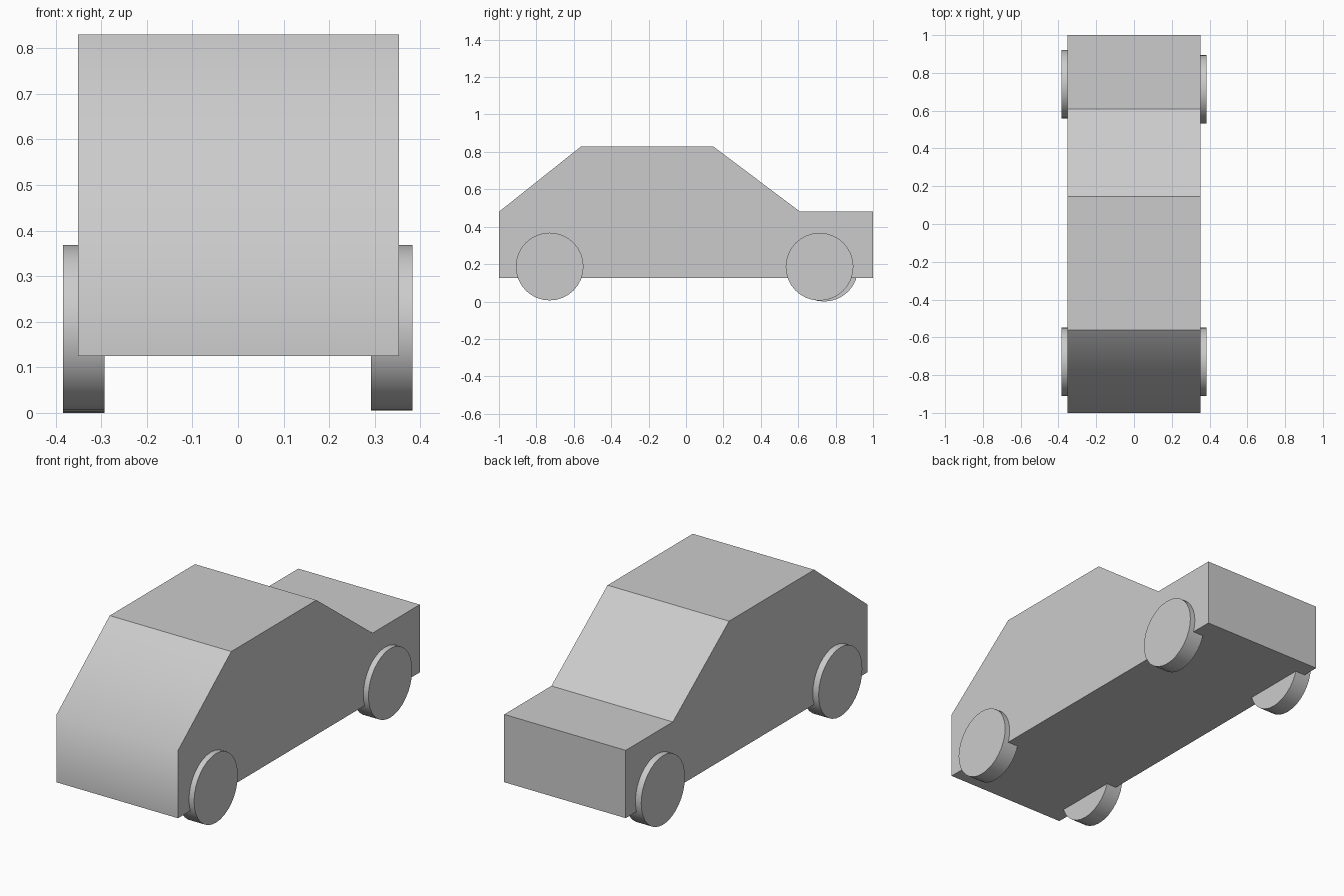
import bpy, bmesh, math

if "Cube" in bpy.data.objects:
    bpy.data.objects.remove(bpy.data.objects["Cube"])

# Car body: side profile (y, z) extruded across x
PROFILE = [(-1, 0.125), (-1, 0.48), (-0.56, 0.83), (0.145, 0.83),
           (0.61, 0.48), (1, 0.48), (1, 0.125)]
X_LEFT, X_RIGHT = -0.351, 0.353

bm = bmesh.new()
side = bm.faces.new([bm.verts.new((X_LEFT, y, z)) for y, z in PROFILE])
extruded = bmesh.ops.extrude_face_region(bm, geom=[side])["geom"]
bmesh.ops.translate(bm, vec=(X_RIGHT - X_LEFT, 0, 0),
                    verts=[g for g in extruded if isinstance(g, bmesh.types.BMVert)])
bmesh.ops.recalc_face_normals(bm, faces=bm.faces)

# Only the fold across the nose is shaded smooth; all other edges are crisp
for face in bm.faces:
    face.smooth = True
for edge in bm.edges:
    nose_fold = all(abs(v.co.y + 1) < 1e-4 and abs(v.co.z - 0.48) < 1e-4 for v in edge.verts)
    edge.smooth = nose_fold

mesh = bpy.data.meshes.new("car_body")
bm.to_mesh(mesh)
bm.free()
bpy.context.collection.objects.link(bpy.data.objects.new("car_body", mesh))


# Wheels: plain discs partly sunk into the body sides
def add_wheel(name, x, y, z):
    bpy.ops.mesh.primitive_cylinder_add(vertices=32, radius=0.181, depth=0.091,
                                        location=(x, y, z),
                                        rotation=(0, math.pi / 2, 0))
    bpy.context.object.name = name
    bpy.ops.object.shade_smooth_by_angle(angle=math.radians(30))


add_wheel("front_left_wheel", -0.339, -0.729, 0.187)
add_wheel("front_right_wheel", 0.337, -0.729, 0.187)
add_wheel("rear_left_wheel", -0.339, 0.739, 0.181)
add_wheel("rear_right_wheel", 0.337, 0.714, 0.186)
